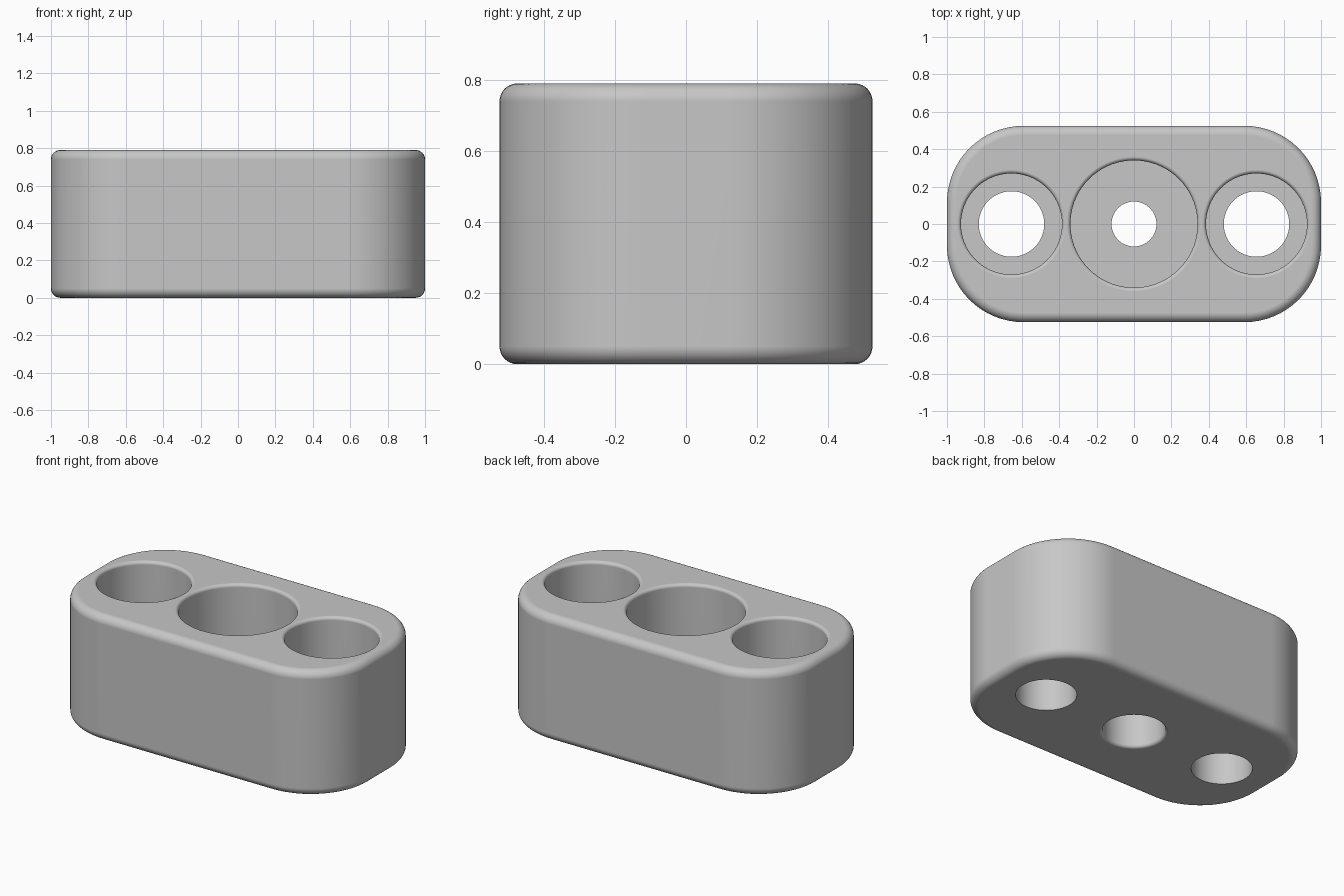
import bpy, bmesh
from math import sin, cos, pi

cube = bpy.data.objects.get("Cube")
if cube:
    bpy.data.objects.remove(cube)

LENGTH, DEPTH, HEIGHT = 2.0, 1.05, 0.79
CORNER, EDGE, LIP = 0.41, 0.05, 0.02

grey = bpy.data.materials.new("plain grey")
grey.use_nodes = True
colour = (0.57, 0.57, 0.57, 1)
grey.diffuse_color = colour
grey.node_tree.nodes["Principled BSDF"].inputs["Base Color"].default_value = colour


def loft(name, rings):
    """Skin a stack of closed rings and cap both ends."""
    bm = bmesh.new()
    loops = [[bm.verts.new(p) for p in ring] for ring in rings]
    n = len(loops[0])
    for a, b in zip(loops, loops[1:]):
        for i in range(n):
            j = (i + 1) % n
            bm.faces.new((a[i], a[j], b[j], b[i]))
    bm.faces.new(loops[0][::-1])
    bm.faces.new(loops[-1])
    bmesh.ops.recalc_face_normals(bm, faces=bm.faces)
    mesh = bpy.data.meshes.new(name)
    bm.to_mesh(mesh)
    bm.free()
    mesh.materials.append(grey)
    obj = bpy.data.objects.new(name, mesh)
    bpy.context.collection.objects.link(obj)
    return obj


def rounded_rect(inset, z, steps=16):
    r = CORNER - inset
    pts = []
    for k, (sx, sy) in enumerate([(1, 1), (-1, 1), (-1, -1), (1, -1)]):
        cx, cy = sx * (LENGTH / 2 - CORNER), sy * (DEPTH / 2 - CORNER)
        for i in range(steps + 1):
            a = (k + i / steps) * pi / 2
            pts.append((cx + r * cos(a), cy + r * sin(a), z))
    return pts


def circle(x, r, z, n=72):
    return [(x + r * cos(2 * pi * i / n), r * sin(2 * pi * i / n), z) for i in range(n)]


def lip(r, z, side, steps=5):
    """Rounded mouth of a bore: (radius, height) points from wall to surface."""
    angles = [i / steps * pi / 2 for i in range(steps + 1)]
    return [(r + LIP * (1 - cos(a)), z + side * LIP * (sin(a) - 1)) for a in angles]


# Block with rounded corners and rounded top and bottom edges
arc = [i / 8 * pi / 2 for i in range(9)]
low = [(EDGE * (1 - sin(a)), EDGE * (1 - cos(a))) for a in arc]
section = low + [(d, HEIGHT - z) for d, z in reversed(low)]
block = loft("block", [rounded_rect(d, z) for d, z in section])

# Stepped bores: side holes, and a centre hole recessed from both faces
side = [(0.175, -0.1), (0.175, 0.33), (0.27, 0.33)]
side += lip(0.27, HEIGHT, 1) + [(0.27 + LIP, HEIGHT + 0.1)]
centre = [(0.18 + LIP, -0.1)] + lip(0.18, 0, -1)[::-1]
centre += [(0.18, 0.25), (0.12, 0.25), (0.12, 0.35), (0.34, 0.35)]
centre += lip(0.34, HEIGHT, 1) + [(0.34 + LIP, HEIGHT + 0.1)]

bpy.context.view_layer.objects.active = block
for x, profile in [(-0.655, side), (0, centre), (0.655, side)]:
    cutter = loft("bore_cutter", [circle(x, r, z) for r, z in profile])
    cutter.hide_render = True
    cut = block.modifiers.new("bore", 'BOOLEAN')
    cut.operation = 'DIFFERENCE'
    cut.solver = 'EXACT'
    cut.object = cutter
    bpy.ops.object.modifier_apply(modifier=cut.name)
    bpy.data.objects.remove(cutter)

# Smooth curved walls while the bore steps stay crisp
for obj in bpy.context.selected_objects:
    obj.select_set(False)
block.select_set(True)
bpy.ops.object.shade_smooth_by_angle(angle=pi / 6)
normals = block.modifiers.new("flat_face_normals", 'WEIGHTED_NORMAL')
normals.keep_sharp = True
